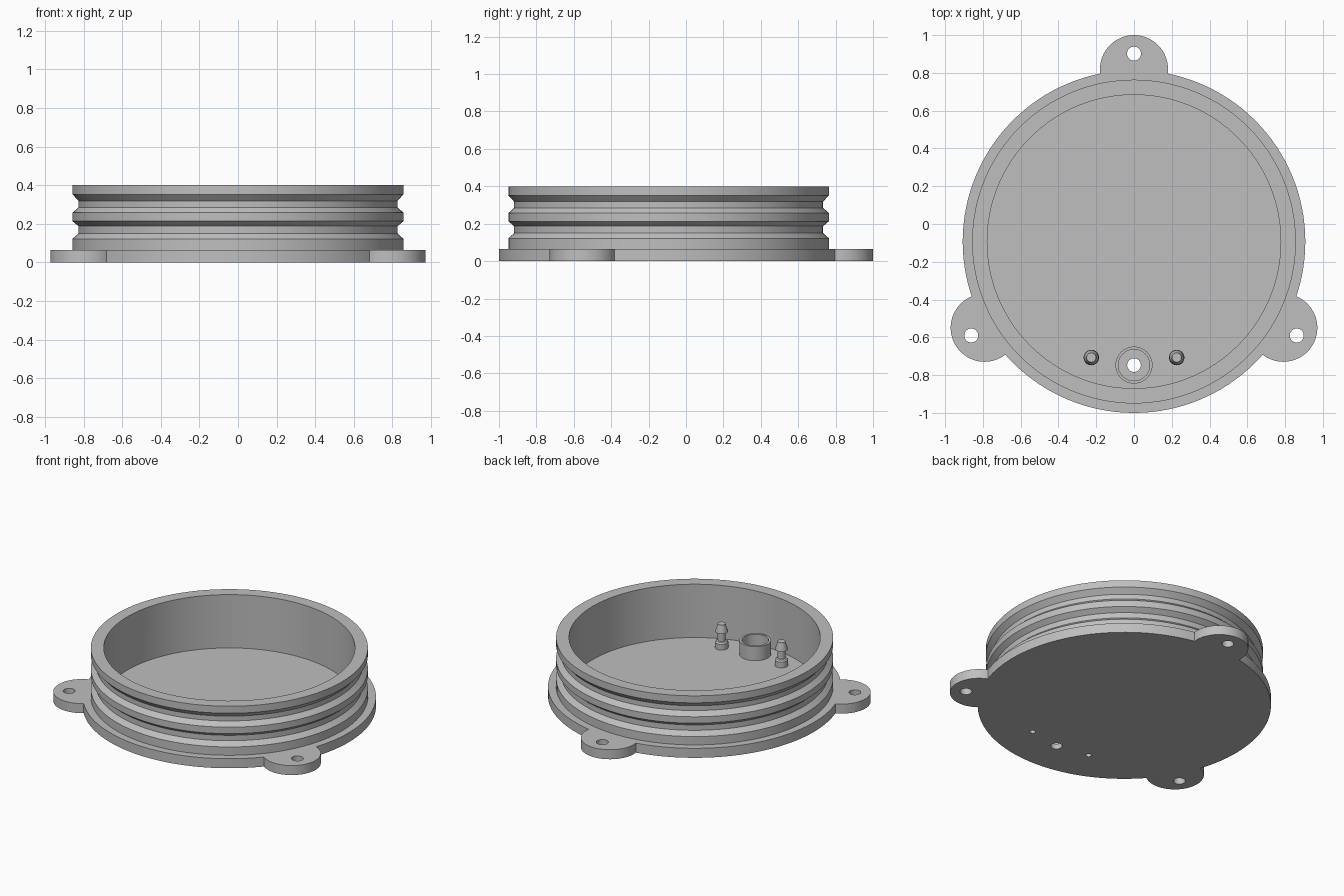
import bpy, bmesh, math
from mathutils import Matrix, Vector

cube = bpy.data.objects.get("Cube")
if cube:
    bpy.data.objects.remove(cube, do_unlink=True)

grey = bpy.data.materials.new("plain grey")
grey.use_nodes = True
colour = (0.52, 0.52, 0.52, 1)
grey.diffuse_color = colour
grey.node_tree.nodes["Principled BSDF"].inputs["Base Color"].default_value = colour

CENTRE = Vector((0, -0.093, 0))
PLATE, FLOOR = 0.065, 0.036


def lathe(name, profile, place, steps=48, closed=False):
    """Spin (radius, height) points about the vertical axis."""
    bm = bmesh.new()
    verts = [bm.verts.new((r, 0, z)) for r, z in profile]
    edges = [bm.edges.new(pair) for pair in zip(verts, verts[1:])]
    if closed:
        edges.append(bm.edges.new((verts[-1], verts[0])))
    bmesh.ops.spin(bm, geom=verts + edges, axis=(0, 0, 1), cent=(0, 0, 0),
                   angle=math.tau, steps=steps, use_duplicate=False)
    bmesh.ops.remove_doubles(bm, verts=bm.verts, dist=0.0001)
    bmesh.ops.recalc_face_normals(bm, faces=bm.faces)
    bmesh.ops.transform(bm, matrix=Matrix.Translation(place), verts=bm.verts)
    mesh = bpy.data.meshes.new(name)
    bm.to_mesh(mesh)
    bm.free()
    mesh.materials.append(grey)
    obj = bpy.data.objects.new(name, mesh)
    bpy.context.collection.objects.link(obj)
    return obj


def disc(name, radius, low, high, place, steps=48):
    return lathe(name, [(0, low), (radius, low), (radius, high), (0, high)], place, steps)


def combine(target, tool, operation):
    """Apply a boolean and discard the tool."""
    mod = target.modifiers.new(operation, "BOOLEAN")
    mod.operation, mod.solver, mod.object = operation, "EXACT", tool
    bpy.context.view_layer.objects.active = target
    bpy.ops.object.modifier_apply(modifier=mod.name)
    bpy.data.objects.remove(tool, do_unlink=True)


# Round tub: flange, wall with two seal grooves, rim and floor
R, G = 0.857, 0.826
tub = lathe("tub", [
    (0, 0), (0.907, 0), (0.907, PLATE), (R, PLATE),
    (R, 0.122), (G, 0.15), (G, 0.187), (R, 0.213),
    (R, 0.257), (G, 0.285), (G, 0.318), (R, 0.352),
    (R, 0.4), (0.777, 0.4), (0.777, FLOOR), (0, FLOOR)], CENTRE, 128)

# Three mounting ears; the tool stays outside the wall's inner face
for angle in (90, 210, 330):
    a = math.radians(angle)
    out = Vector((math.cos(a), math.sin(a), 0))
    combine(tub, disc("ear", 0.18, 0, PLATE, CENTRE + out * 0.913, 64), "UNION")
    # Remove the part of the ear that lands inside the tub
    combine(tub, disc("bolt_hole", 0.037, -0.1, 0.1, CENTRE + out * 0.995), "DIFFERENCE")
combine(tub, disc("inner_clearance", 0.777, FLOOR, 0.6, CENTRE, 128), "DIFFERENCE")

# Drain hole and raised collar
drain = Vector((0, -0.747, 0))
combine(tub, disc("drain_hole", 0.036, -0.1, 0.1, drain), "DIFFERENCE")
parts = [tub, lathe("drain_collar", [
    (0.083, 0.03), (0.098, 0.03), (0.098, 0.132), (0.083, 0.132)], drain, closed=True)]

# Pair of barbed hose fittings, bored from below
for side, x in (("left", 0.226), ("right", -0.226)):
    place = Vector((x, -0.707, 0))
    combine(tub, disc("fitting_hole", 0.018, -0.1, 0.1, place, 32), "DIFFERENCE")
    parts.append(lathe(side + "_hose_barb", [
        (0, 0.185), (0.018, 0.185), (0.018, 0.03), (0.041, 0.03),
        (0.041, 0.075), (0.034, 0.085), (0.025, 0.088), (0.025, 0.138),
        (0.039, 0.144), (0.039, 0.152), (0.027, 0.185), (0.025, 0.2), (0, 0.2)],
        place, 32))

bpy.ops.object.select_all(action="DESELECT")
for obj in parts:
    obj.select_set(True)
bpy.context.view_layer.objects.active = tub
bpy.ops.object.shade_smooth_by_angle(angle=math.radians(25))
